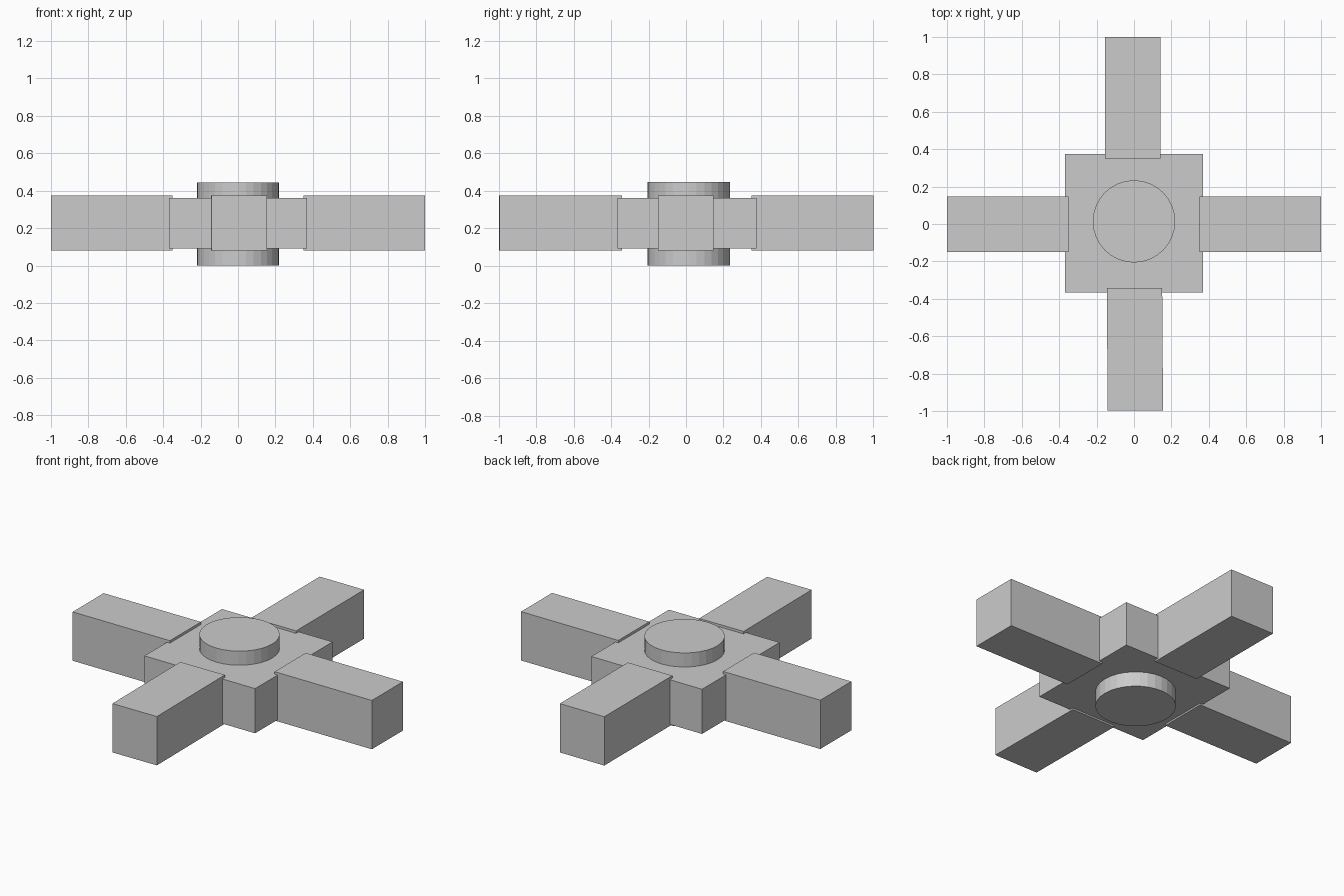
import bpy
from math import radians

if "Cube" in bpy.data.objects:
    bpy.data.objects.remove(bpy.data.objects["Cube"])


def box(name, x, y, z, turn=0.0):
    """Box from (min, max) ranges, optionally turned about z."""
    ranges = (x, y, z)
    bpy.ops.mesh.primitive_cube_add(size=1, location=[(a + b) / 2 for a, b in ranges])
    ob = bpy.context.object
    ob.name = name
    ob.scale = [b - a for a, b in ranges]
    ob.rotation_euler.z = radians(turn)
    return ob


# Square hub block
box("hub_block", (-0.37, 0.37), (-0.365, 0.375), (0.09, 0.36))

# Round axle passing through the hub
bpy.ops.mesh.primitive_cylinder_add(vertices=32, radius=0.22, depth=0.445,
                                    location=(0, 0.014, 0.2225))
bpy.context.object.name = "axle"

# Four arms, slightly taller than the hub and overlapping its edges
ARM_Z = (0.08, 0.375)
box("right_arm", (0.35, 1.0), (-0.15, 0.146), ARM_Z)
box("left_arm", (-1.0, -0.35), (-0.15, 0.146), ARM_Z)
box("back_arm", (-0.154, 0.143), (0.35, 1.0), ARM_Z)
box("front_arm", (-0.143, 0.153), (-0.997, -0.342), ARM_Z, turn=0.4)
